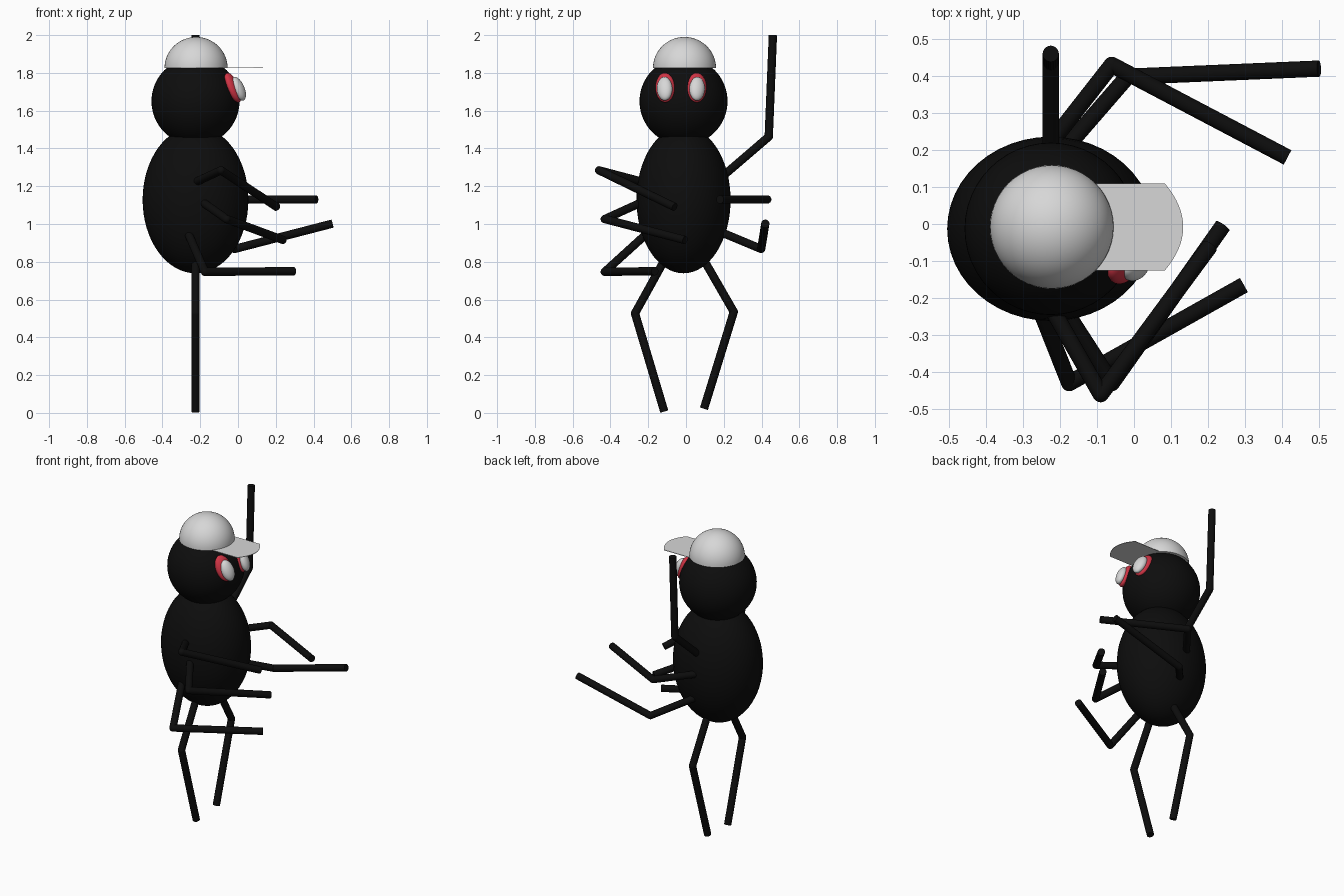
import bpy, bmesh, math
from mathutils import Vector, Matrix

if "Cube" in bpy.data.objects:
    bpy.data.objects.remove(bpy.data.objects["Cube"])


def material(name, rgb):
    m = bpy.data.materials.new(name)
    m.diffuse_color = (*rgb, 1)
    m.use_nodes = True
    m.node_tree.nodes["Principled BSDF"].inputs["Base Color"].default_value = m.diffuse_color
    return m


BLACK = material("black", (0.004, 0.004, 0.004))
WHITE = material("off white", (0.68, 0.68, 0.68))
RED = material("red", (0.65, 0.035, 0.06))


def finish(name, bm, mat, smooth=True):
    bmesh.ops.recalc_face_normals(bm, faces=bm.faces)
    mesh = bpy.data.meshes.new(name)
    bm.to_mesh(mesh)
    bm.free()
    mesh.materials.append(mat)
    ob = bpy.data.objects.new(name, mesh)
    bpy.context.collection.objects.link(ob)
    if smooth:
        bpy.ops.object.select_all(action='DESELECT')
        bpy.context.view_layer.objects.active = ob
        ob.select_set(True)
        bpy.ops.object.shade_smooth_by_angle(angle=math.radians(40))
    return ob


def ellipsoid(name, center, radii, mat, rot=Matrix.Identity(4), cut=False):
    bm = bmesh.new()
    bmesh.ops.create_uvsphere(bm, u_segments=48, v_segments=32, radius=1)
    if cut:  # keep the upper half and close it
        geom = bm.verts[:] + bm.edges[:] + bm.faces[:]
        bmesh.ops.bisect_plane(bm, geom=geom, plane_co=(0, 0, 0),
                               plane_no=(0, 0, 1), clear_inner=True, dist=1e-4)
        bmesh.ops.holes_fill(bm, edges=[e for e in bm.edges if e.is_boundary])
    bm.transform(Matrix.Translation(center) @ rot @ Matrix.Diagonal((*radii, 1)))
    return finish(name, bm, mat)


def limb(name, points, r=0.022):
    bm = bmesh.new()
    pts = [Vector(p) for p in points]
    for a, b in zip(pts, pts[1:]):
        d = b - a
        m = Matrix.Translation((a + b) / 2) @ d.to_track_quat('Z', 'Y').to_matrix().to_4x4()
        bmesh.ops.create_cone(bm, cap_ends=True, segments=20, radius1=r, radius2=r,
                              depth=d.length, matrix=m)
    for p in pts[1:-1]:  # rounded joints
        bmesh.ops.create_uvsphere(bm, u_segments=20, v_segments=12, radius=r,
                                  matrix=Matrix.Translation(p))
    return finish(name, bm, BLACK)


# Body and head
CX, CY = -0.225, -0.013
ellipsoid("body", (CX, CY, 1.128), (0.28, 0.249, 0.389), BLACK)
ellipsoid("head", (CX, CY, 1.65), (0.233, 0.233, 0.233), BLACK)

# Eyes: a red rim with a white ball in front, facing +x
for side, name, y in ((-1, "right", -0.111), (1, "left", 0.057)):
    n = Vector((0.88, 0.33 * side, 0.36)).normalized()
    up = Vector((0, 0.2 * side, 1))
    up = (up - n * up.dot(n)).normalized()
    rot = Matrix((n, up.cross(n), up)).transposed().to_4x4()
    ellipsoid(name + "_eye_rim", (-0.027, y, 1.722), (0.03, 0.053, 0.084), RED, rot)
    ellipsoid(name + "_eye_ball", (0.003, y + 0.002 * side, 1.716),
              (0.03, 0.042, 0.067), WHITE, rot)

# Cap: half-sphere crown and a thin flat brim with a curved tip
CAP = Vector((-0.222, -0.008, 1.825))
ellipsoid("cap_crown", CAP, (0.167, 0.167, 0.165), WHITE, cut=True)
bm = bmesh.new()
W, X0, X1, X2 = 0.118, 0.10, 0.305, 0.355
outline = [(X0, -W)]
for i in range(17):
    t = -1 + i / 8
    outline.append((X1 + (X2 - X1) * (1 - t * t), W * t))
outline.append((X0, W))
face = bm.faces.new([bm.verts.new((CAP.x + x, CAP.y + y, CAP.z)) for x, y in outline])
top = bmesh.ops.extrude_face_region(bm, geom=[face])
bmesh.ops.translate(bm, vec=(0, 0, 0.003),
                    verts=[v for v in top["geom"] if isinstance(v, bmesh.types.BMVert)])
finish("cap_brim", bm, WHITE, smooth=False)

# Standing legs
limb("right_leg", [(CX, -0.08, 0.87), (CX, -0.27, 0.527), (CX, -0.115, 0.007)])
limb("left_leg", [(CX, 0.06, 0.87), (CX, 0.253, 0.535), (CX, 0.095, 0.022)])

# Arms on the +y side: one raised, two reaching towards +x
limb("raised_arm", [(CX, 0.15, 1.215), (CX, 0.438, 1.462), (CX, 0.46, 2.0)])
limb("left_middle_arm", [(-0.24, 0.2, 1.13), (-0.06, 0.43, 1.13), (0.415, 0.18, 1.13)])
limb("left_lower_arm", [(-0.22, 0.165, 0.965), (-0.018, 0.398, 0.868), (0.5, 0.42, 1.002)])

# Arms on the -y side
limb("right_upper_arm", [(-0.25, -0.18, 1.21), (-0.09, -0.46, 1.284), (0.205, -0.06, 1.09)])
limb("right_middle_arm", [(-0.215, -0.19, 1.135), (-0.06, -0.43, 1.026), (0.24, -0.005, 0.915)])
limb("right_lower_arm", [(-0.27, -0.19, 0.965), (-0.175, -0.43, 0.747), (0.297, -0.165, 0.75)])
